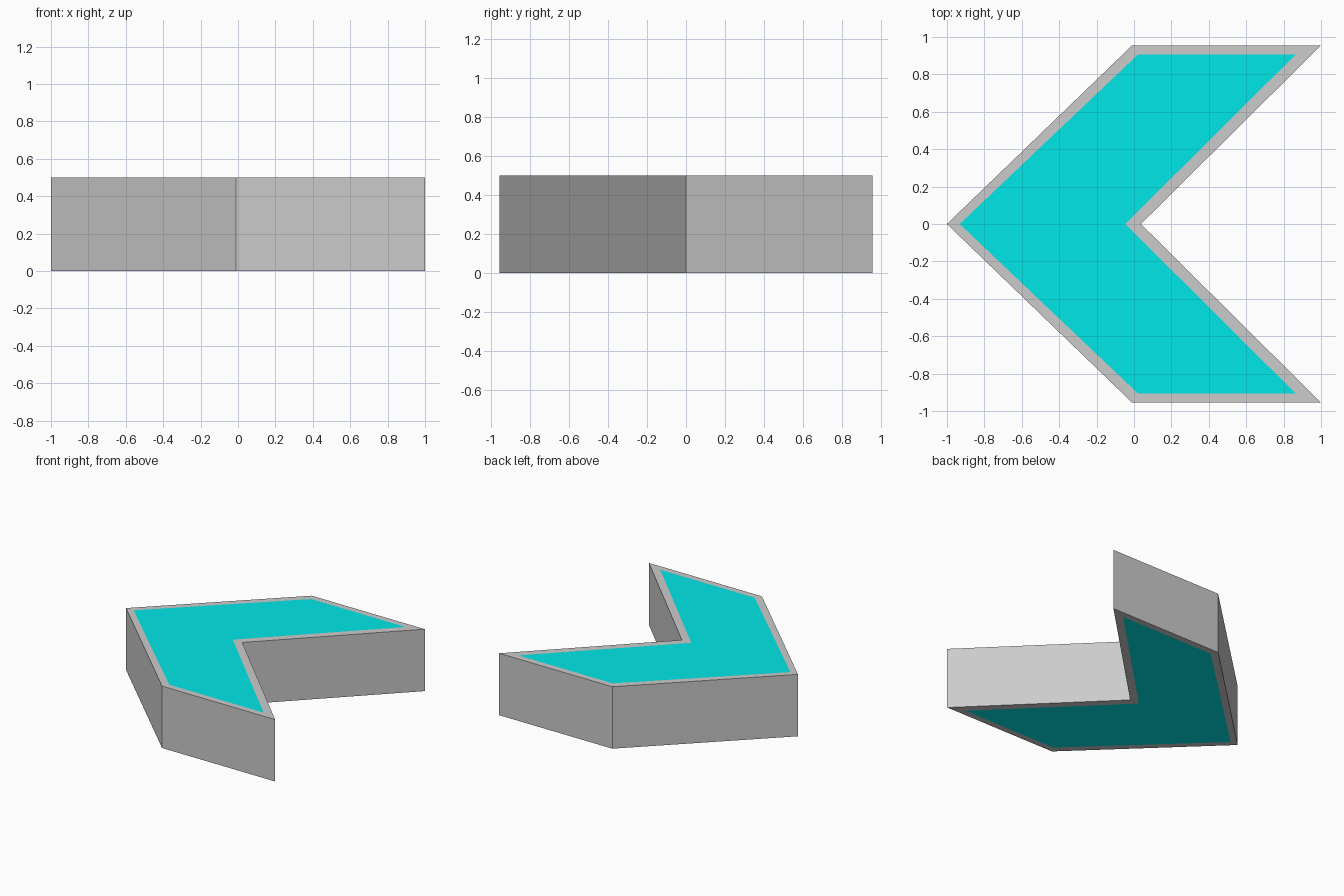
import bpy, bmesh

if "Cube" in bpy.data.objects:
    bpy.data.objects.remove(bpy.data.objects["Cube"])

HEIGHT = 0.5


def chevron(tip, shoulder, wing, notch, half):
    """Outline mirrored across the x axis."""
    return [(tip, 0), (shoulder, -half), (wing, -half),
            (notch, 0), (wing, half), (shoulder, half)]


def make_object(name, bm):
    bmesh.ops.recalc_face_normals(bm, faces=bm.faces)
    mesh = bpy.data.meshes.new(name)
    bm.to_mesh(mesh)
    bm.free()
    obj = bpy.data.objects.new(name, mesh)
    bpy.context.collection.objects.link(obj)
    return obj


def loop(bm, outline, z):
    return [bm.verts.new((x, y, z)) for x, y in outline]


def bridge(bm, a, b):
    n = len(a)
    for i in range(n):
        j = (i + 1) % n
        bm.faces.new((a[i], a[j], b[j], b[i]))


outer = chevron(-1.0, -0.01, 1.0, 0.037, 0.955)
inner = chevron(-0.932, 0.02, 0.863, -0.047, 0.905)

# Grey border frame, open in the middle
bm = bmesh.new()
loops = [loop(bm, outer, 0), loop(bm, outer, HEIGHT),
         loop(bm, inner, HEIGHT), loop(bm, inner, 0)]
for k in range(4):
    bridge(bm, loops[k], loops[(k + 1) % 4])
make_object("border_frame", bm)

# Cyan core, flush with the frame above and below
bm = bmesh.new()
bottom, top = loop(bm, inner, 0), loop(bm, inner, HEIGHT)
bridge(bm, bottom, top)
bm.faces.new(bottom)
bm.faces.new(top)
core = make_object("coloured_core", bm)

cyan = bpy.data.materials.new("cyan")
cyan.diffuse_color = (0.0, 0.8, 0.8, 1)
cyan.use_nodes = True
cyan.node_tree.nodes["Principled BSDF"].inputs["Base Color"].default_value = cyan.diffuse_color
core.data.materials.append(cyan)
